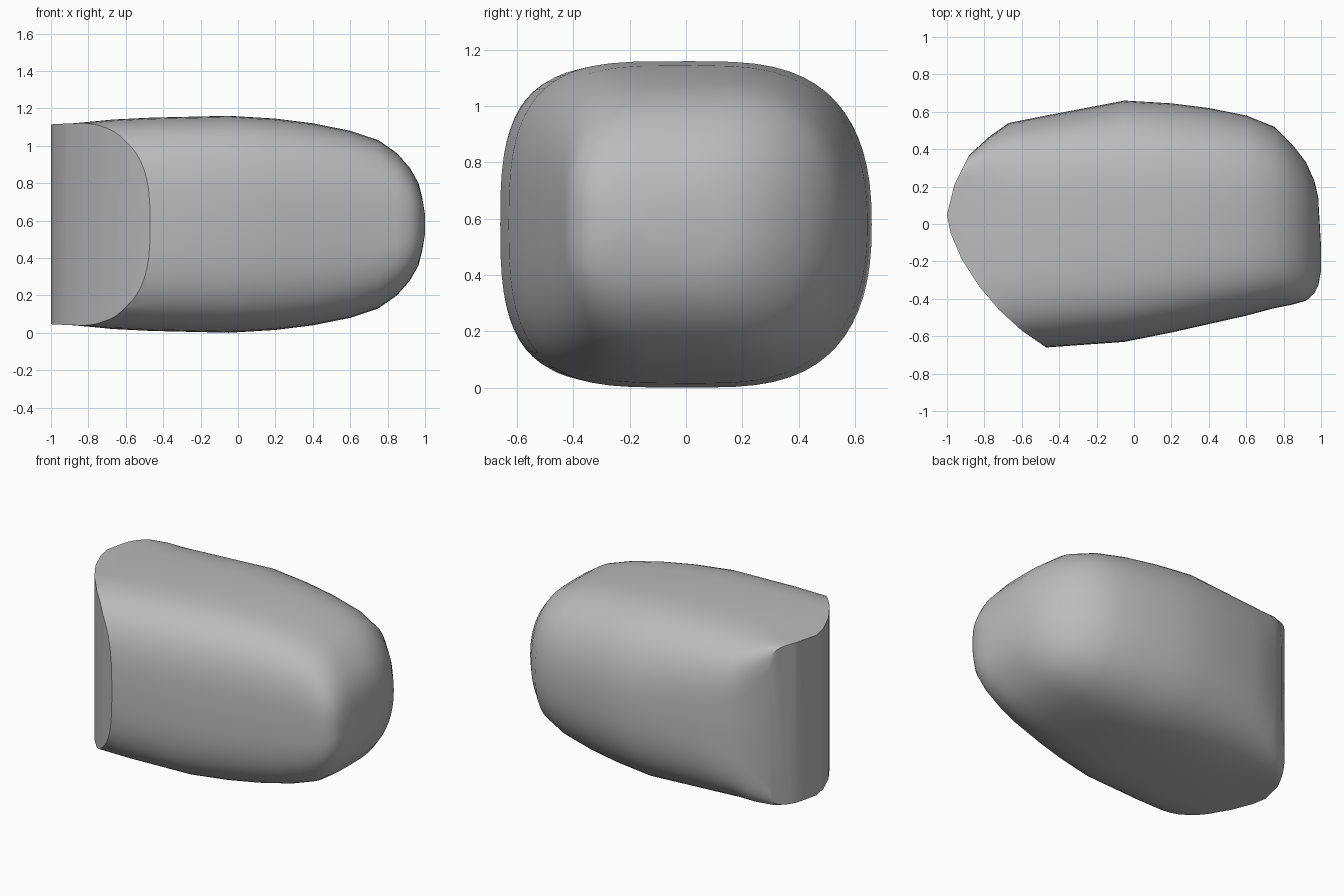
import bpy
import bmesh
import math
from mathutils import Vector

# Remove the default object
default = bpy.data.objects.get("Cube")
if default:
    bpy.data.objects.remove(default, do_unlink=True)

MID_HEIGHT = 0.585
RING_POINTS = 64
# Squareness of the front half: across and upward
FRONT_POWERS = (4, 2.9)

# Body stations: x, front y, back y, half height, back squareness across and up
STATIONS = [
    (-1.1, -0.67, 0.20, 0.53, 14, 14),
    (-0.88, -0.67, 0.37, 0.54, 14, 14),
    (-0.77, -0.67, 0.47, 0.55, 6, 6),
    (-0.67, -0.67, 0.54, 0.56, 4, 3.7),
    (-0.47, -0.66, 0.58, 0.57, 3.7, 3),
    (-0.05, -0.63, 0.66, 0.58, 3.2, 2.4),
    (0.2, -0.58, 0.645, 0.565, 3, 2.3),
    (0.4, -0.535, 0.62, 0.54, 3, 2.2),
    (0.6, -0.49, 0.58, 0.5, 3, 2.2),
    (0.75, -0.45, 0.52, 0.45, 3, 2.2),
    (0.85, -0.43, 0.42, 0.38, 3, 2.2),
    (0.92, -0.41, 0.33, 0.3, 3, 2.2),
    (0.965, -0.37, 0.23, 0.22, 3, 2.2),
    (0.985, -0.33, 0.14, 0.14, 3, 2.2),
    (1.0, -0.25, -0.12, 0.05, 2, 2),
]

# Plan outline of the trimmed end, front corner to back corner
END_OUTLINE = [
    (-0.47, -0.66), (-0.6, -0.57), (-0.72, -0.46), (-0.83, -0.33),
    (-0.92, -0.19), (-0.98, -0.05), (-1.0, 0.05), (-0.96, 0.21),
    (-0.88, 0.37),
]


def signed_power(value, exponent):
    return math.copysign(abs(value) ** exponent, value)


def section(bm, x, front, back, half_height, back_across, back_up):
    """Rounded-square ring whose front and back halves differ in squareness."""
    centre, half_width = (front + back) / 2, (back - front) / 2
    ring = []
    for i in range(RING_POINTS):
        angle = math.tau * i / RING_POINTS
        c, s = math.cos(angle), math.sin(angle)
        across, up = (back_across, back_up) if c > 0 else FRONT_POWERS
        y = centre + half_width * signed_power(c, 2 / across)
        z = MID_HEIGHT + half_height * signed_power(s, 2 / up)
        ring.append(bm.verts.new((x, y, z)))
    return ring


def trim(bm, start, end):
    """Cut away everything outside one upright wall and close the opening."""
    along = Vector((end[0] - start[0], end[1] - start[1], 0))
    outward = Vector((0, 0, 1)).cross(along)
    if outward.x > 0:
        outward.negate()
    geometry = bm.verts[:] + bm.edges[:] + bm.faces[:]
    cut = bmesh.ops.bisect_plane(
        bm, geom=geometry, plane_co=(start[0], start[1], 0),
        plane_no=outward.normalized(), clear_outer=True)
    edges = [e for e in cut["geom_cut"]
             if isinstance(e, bmesh.types.BMEdge) and e.is_boundary]
    bmesh.ops.holes_fill(bm, edges=edges, sides=0)


# Loft the rounded body
bm = bmesh.new()
rings = [section(bm, *station) for station in STATIONS]
for ring, following in zip(rings, rings[1:]):
    for i in range(RING_POINTS):
        j = (i + 1) % RING_POINTS
        bm.faces.new((ring[i], ring[j], following[j], following[i]))
bm.faces.new(rings[0])
bm.faces.new(rings[-1])

# Trim the end to its curved upright wall
for start, end in zip(END_OUTLINE, END_OUTLINE[1:]):
    trim(bm, start, end)
bmesh.ops.remove_doubles(bm, verts=bm.verts[:], dist=0.0005)
bmesh.ops.recalc_face_normals(bm, faces=bm.faces[:])

# Rest the body on the ground
lowest = min(v.co.z for v in bm.verts)
bmesh.ops.translate(bm, verts=bm.verts[:], vec=(0, 0, -lowest))

mesh = bpy.data.meshes.new("rounded_body")
bm.to_mesh(mesh)
bm.free()
body = bpy.data.objects.new("rounded_body", mesh)
bpy.context.collection.objects.link(body)

# Plain grey surface
grey = bpy.data.materials.new("plain_grey")
grey.use_nodes = True
colour = (0.5, 0.5, 0.5, 1)
grey.diffuse_color = colour
grey.node_tree.nodes["Principled BSDF"].inputs["Base Color"].default_value = colour
mesh.materials.append(grey)

# Smooth shading with crisp edges
bpy.ops.object.select_all(action="DESELECT")
body.select_set(True)
bpy.context.view_layer.objects.active = body
bpy.ops.object.shade_smooth_by_angle(angle=math.radians(30))
